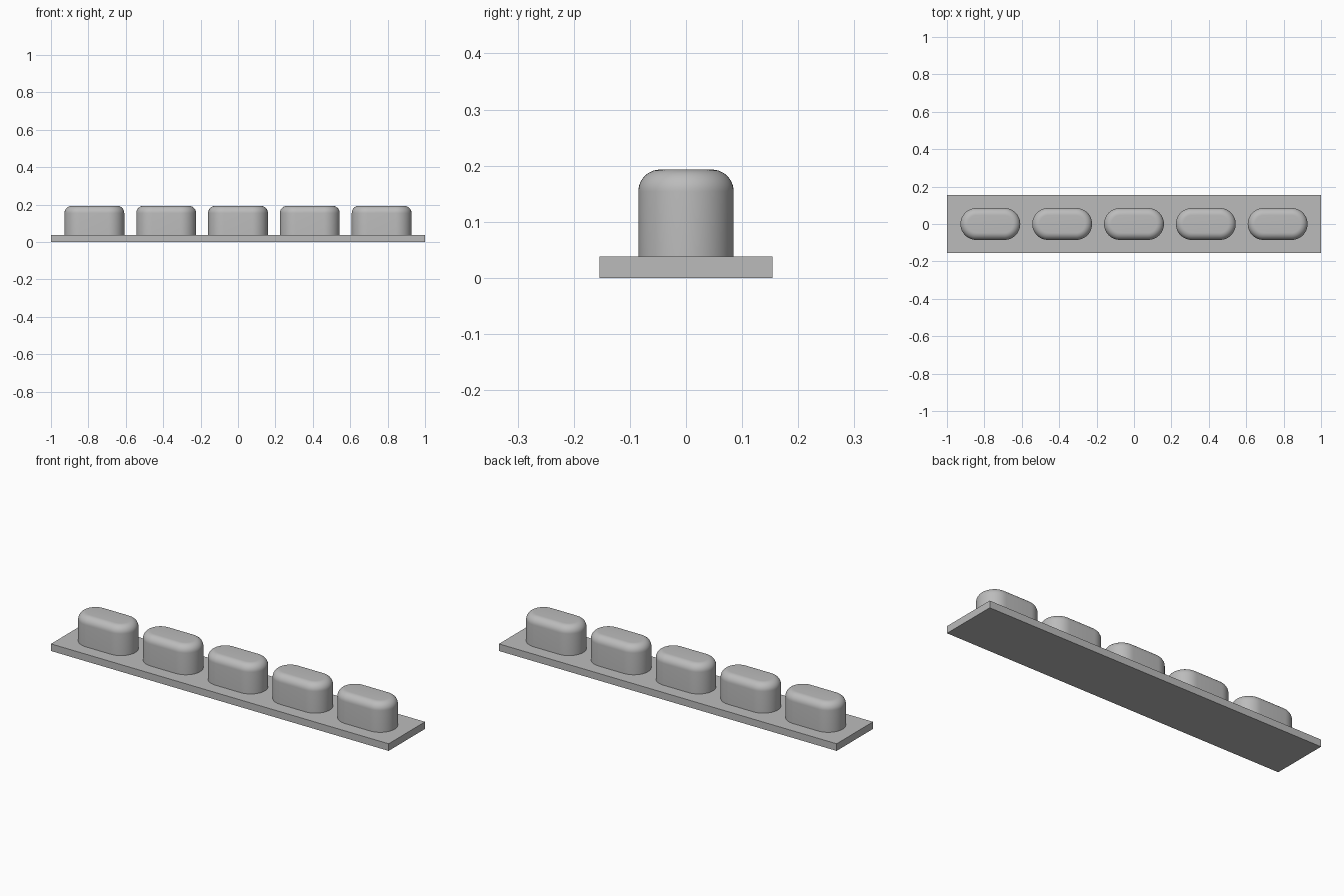
import bpy
import bmesh
from math import pi, sin, cos, radians

cube = bpy.data.objects.get("Cube")
if cube:
    bpy.data.objects.remove(cube, do_unlink=True)

grey = bpy.data.materials.new("plain grey")
grey.use_nodes = True
colour = (0.5, 0.5, 0.5, 1)
grey.diffuse_color = colour
grey.node_tree.nodes["Principled BSDF"].inputs["Base Color"].default_value = colour

PLATE_TOP = 0.038
BUTTON_TOP = 0.193
HALF_LENGTH = 0.16
RADIUS = 0.085
FILLET = 0.039
SPACING = 0.384
ARC = 24


def finish(name, bm):
    mesh = bpy.data.meshes.new(name)
    bmesh.ops.recalc_face_normals(bm, faces=bm.faces)
    bm.to_mesh(mesh)
    bm.free()
    mesh.materials.append(grey)
    obj = bpy.data.objects.new(name, mesh)
    bpy.context.collection.objects.link(obj)
    return obj


def stadium(bm, inset, z):
    """Ring of vertices: two half circles joined by straight sides."""
    r = RADIUS - inset
    ring = []
    for side, start in ((1, -pi / 2), (-1, pi / 2)):
        for i in range(ARC + 1):
            a = start + pi * i / ARC
            x = side * (HALF_LENGTH - RADIUS) + r * cos(a)
            ring.append(bm.verts.new((x, r * sin(a), z)))
    return ring


# Base plate
bm = bmesh.new()
bmesh.ops.create_cube(bm, size=1)
for v in bm.verts:
    v.co.x *= 2
    v.co.y *= 0.308
    v.co.z = (v.co.z + 0.5) * PLATE_TOP
finish("base_plate", bm)

# Pill-shaped button: straight wall, then a rounded top edge
bm = bmesh.new()
rings = [stadium(bm, 0, PLATE_TOP)]
for i in range(11):
    a = pi / 2 * i / 10
    rings.append(stadium(bm, FILLET * (1 - cos(a)),
                         BUTTON_TOP - FILLET * (1 - sin(a))))
for low, high in zip(rings, rings[1:]):
    for i in range(len(low)):
        j = (i + 1) % len(low)
        bm.faces.new((low[i], low[j], high[j], high[i]))
bm.faces.new(rings[0])
bm.faces.new(rings[-1])
button = finish("button_1", bm)
bpy.ops.object.select_all(action="DESELECT")
button.select_set(True)
bpy.context.view_layer.objects.active = button
bpy.ops.object.shade_smooth_by_angle(angle=radians(30))

# Row of five buttons sharing one mesh
button.location.x = -2 * SPACING
for n in range(1, 5):
    twin = button.copy()
    twin.name = f"button_{n + 1}"
    twin.location.x = (n - 2) * SPACING
    bpy.context.collection.objects.link(twin)
